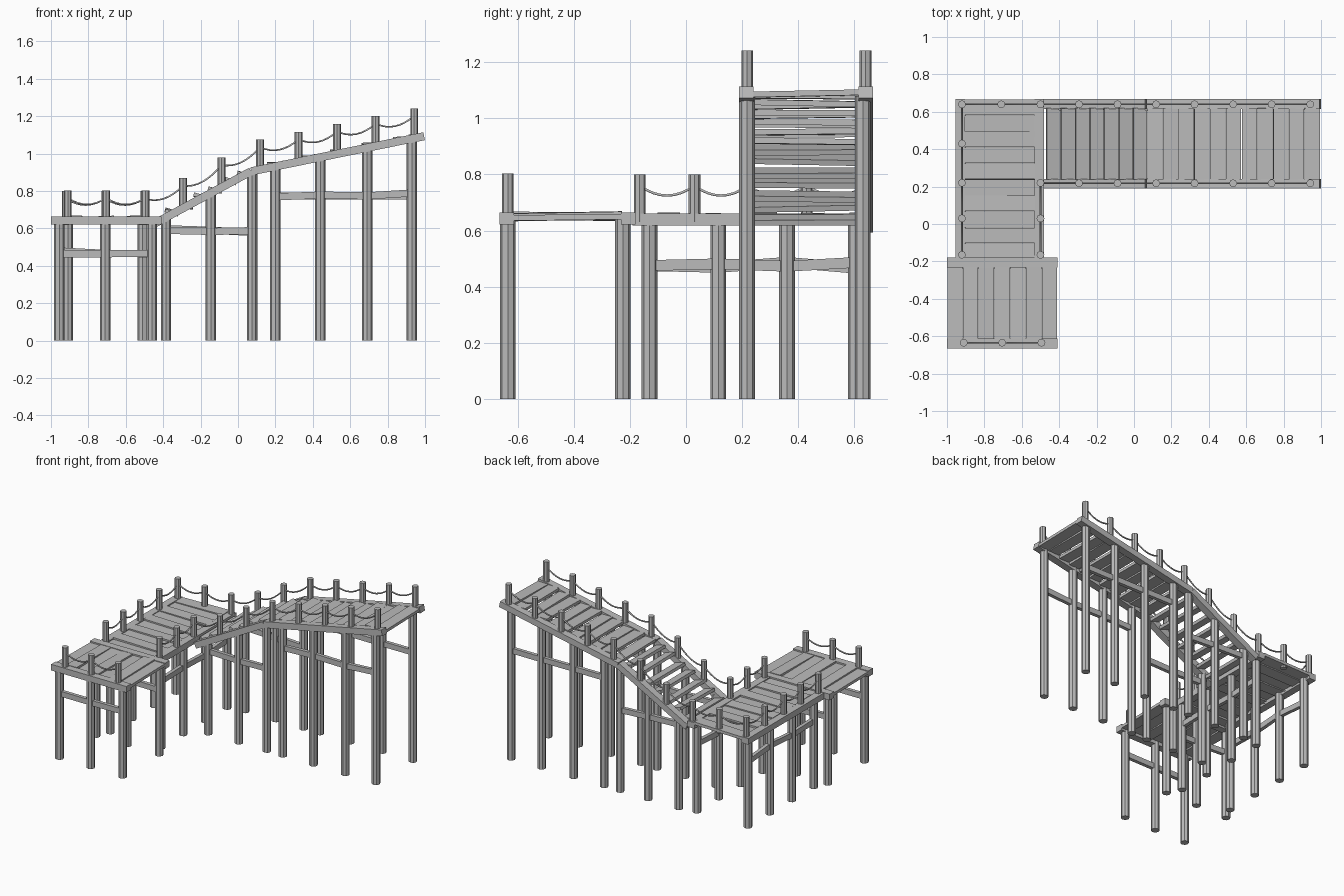
import bpy
import bmesh
import random
from mathutils import Matrix, Vector

random.seed(4)
if "Cube" in bpy.data.objects:
    bpy.data.objects.remove(bpy.data.objects["Cube"], do_unlink=True)

GREY = 0.5
wood = bpy.data.materials.new("weathered grey wood")
wood.use_nodes = True
wood.diffuse_color = (GREY, GREY, GREY, 1)
bsdf = next(n for n in wood.node_tree.nodes if n.type == "BSDF_PRINCIPLED")
bsdf.inputs["Base Color"].default_value = (GREY, GREY, GREY, 1)
bsdf.inputs["Roughness"].default_value = 0.8

UP = Vector((0, 0, 1))
BEAM_W, BEAM_H = 0.052, 0.043


def finish(bm, name):
    mesh = bpy.data.meshes.new(name)
    bm.to_mesh(mesh)
    bm.free()
    mesh.materials.append(wood)
    obj = bpy.data.objects.new(name, mesh)
    bpy.context.collection.objects.link(obj)
    return obj


def box_between(bm, a, b, width, height, roll=0.0):
    """Rectangular timber running from a to b."""
    a, b = Vector(a), Vector(b)
    along = (b - a).normalized()
    side = UP.cross(along).normalized()
    frame = Matrix((along, side, along.cross(side))).transposed().to_4x4()
    size = Matrix.Diagonal(((b - a).length, width, height, 1))
    spin = Matrix.Rotation(roll, 4, "X")
    bmesh.ops.create_cube(bm, size=1, matrix=Matrix.Translation((a + b) / 2) @ frame @ spin @ size)


def pole(bm, x, y, bottom, top, radius):
    bmesh.ops.create_cone(bm, cap_ends=True, segments=8, radius1=radius, radius2=radius,
                          depth=top - bottom, matrix=Matrix.Translation((x, y, (bottom + top) / 2)))


def deck(name, start, end, width, count):
    """Two side beams with cross planks stepping between them."""
    start, end = Vector(start), Vector(end)
    run = end - start
    flat = Vector((run.x, run.y, 0))
    side = UP.cross(flat).normalized()
    bm = bmesh.new()
    for s in (-1, 1):
        shift = side * s * (width - BEAM_W) / 2
        box_between(bm, start + shift, end + shift, BEAM_W, BEAM_H)
    finish(bm, name + "_beams")

    bm = bmesh.new()
    tilt = max(run.z / flat.length - 0.25, 0)
    half = side * (width / 2 - BEAM_W + 0.004)
    for i in range(count):
        mid = start + run * ((i + 0.5) / count)
        mid.z += 0.008 + (0.004 if i % 2 else -0.004)
        skew = UP * random.uniform(-0.004, 0.004)
        box_between(bm, mid - half - skew, mid + half + skew,
                    flat.length / count * random.uniform(0.95, 1.0), 0.02,
                    tilt + random.uniform(-0.03, 0.03))
    finish(bm, name + "_planks")


def trestle(name, points, brace_z):
    """Row of legs joined by slightly crooked braces; points are (x, y, top)."""
    bm = bmesh.new()
    for x, y, top in points:
        pole(bm, x, y, 0, top, 0.028)
    finish(bm, name + "_legs")
    bm = bmesh.new()
    heights = [brace_z + random.uniform(-0.012, 0.012) for _ in points]
    ends = [Vector((p[0], p[1], z)) for p, z in zip(points, heights)]
    for a, b in zip(ends, ends[1:]):
        box_between(bm, a, b, 0.025, 0.038)
    finish(bm, name + "_braces")


def railing(name, points):
    """Short posts linked by sagging ropes; points are (x, y, floor)."""
    bm = bmesh.new()
    for x, y, floor in points:
        pole(bm, x, y, floor - 0.01, floor + 0.16, 0.021)
    finish(bm, name + "_posts")
    curve = bpy.data.curves.new(name + "_rope", "CURVE")
    curve.dimensions = "3D"
    curve.bevel_depth = 0.005
    curve.bevel_resolution = 1
    steps = 8
    for a, b in zip(points, points[1:]):
        spline = curve.splines.new("POLY")
        spline.points.add(steps)
        for i, p in enumerate(spline.points):
            t = i / steps
            pos = Vector(a).lerp(Vector(b), t) + UP * (0.12 - 0.14 * t * (1 - t))
            p.co = (*pos, 1)
    curve.materials.append(wood)
    bpy.context.collection.objects.link(bpy.data.objects.new(name + "_rope", curve))


# Heights along the walkway
FLAT = 0.64
FOOT, BEND, HEAD = (-0.47, 0.613), (0.07, 0.905), (0.995, 1.093)


def ramp_z(x):
    a, b = (FOOT, BEND) if x < BEND[0] else (BEND, HEAD)
    return max(FLAT, a[1] + (x - a[0]) * (b[1] - a[1]) / (b[0] - a[0]))


# Decks
RAMP_Y = 0.428
deck("front_landing", (-1, -0.422, FLAT + 0.003), (-0.41, -0.422, FLAT + 0.003), 0.485, 7)
deck("side_walkway", (-0.718, -0.19, FLAT), (-0.718, 0.667, FLAT), 0.475, 10)
deck("lower_ramp", (FOOT[0], RAMP_Y, FOOT[1]), (BEND[0], RAMP_Y, BEND[1]), 0.478, 7)
deck("upper_ramp", (BEND[0], RAMP_Y, BEND[1]), (HEAD[0], RAMP_Y, HEAD[1]), 0.478, 11)

# Legs and braces
for label, y in (("front", -0.635), ("back", -0.225)):
    trestle("landing_" + label, [(x, y, FLAT) for x in (-0.955, -0.71, -0.46)], 0.475)
for label, x in (("right", -0.91), ("left", -0.51)):
    trestle("walkway_" + label, [(x, y, FLAT) for y in (-0.13, 0.115, 0.36, 0.605)], 0.475)
for label, y in (("front", 0.217), ("back", 0.63)):
    trestle("lower_ramp_" + label, [(x, y, ramp_z(x)) for x in (-0.385, -0.145, 0.075)], 0.59)
    trestle("upper_ramp_" + label, [(x, y, ramp_z(x)) for x in (0.2, 0.44, 0.69, 0.93)], 0.78)

# Railings
RAMP_X = [-0.5 + 0.206 * i for i in range(8)]
WALK_Y = (-0.165, 0.03, 0.22)
railing("landing_rail", [(x, -0.635, FLAT + 0.003) for x in (-0.91, -0.705, -0.495)])
railing("outer_rail", [(-0.92, y, FLAT) for y in WALK_Y + (0.43,)]
        + [(x, 0.64, ramp_z(x)) for x in [-0.92, -0.71] + RAMP_X])
railing("inner_rail", [(-0.5, y, FLAT) for y in WALK_Y]
        + [(x, 0.218, ramp_z(x)) for x in RAMP_X[1:]])
